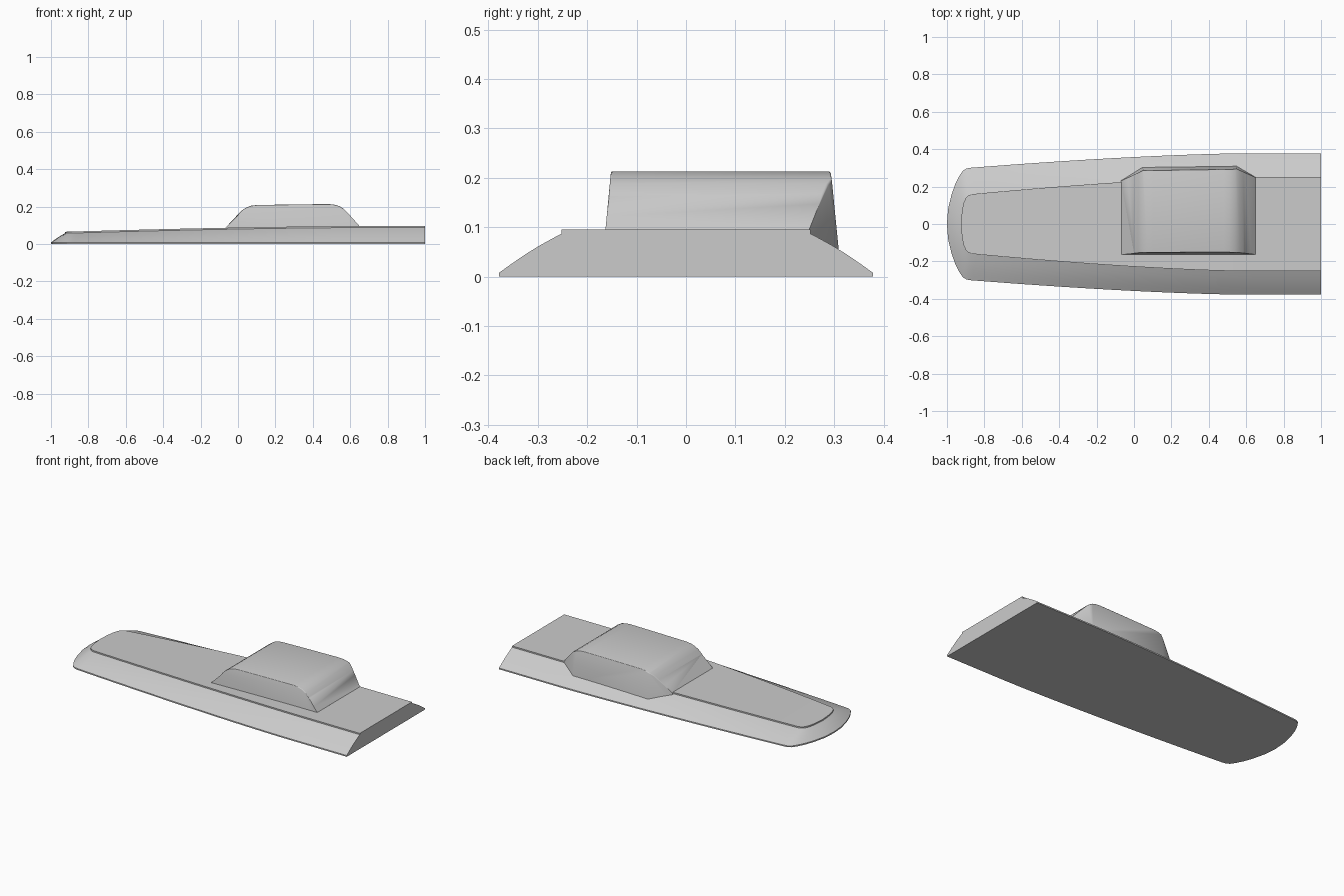
import bpy, bmesh, math
from mathutils import Vector

old = bpy.data.objects.get("Cube")
if old:
    bpy.data.objects.remove(old, do_unlink=True)

grey = bpy.data.materials.new("light grey")
grey.use_nodes = True
grey.diffuse_color = (0.6, 0.6, 0.6, 1)
grey.node_tree.nodes["Principled BSDF"].inputs["Base Color"].default_value = (0.6, 0.6, 0.6, 1)


def finish(bm, name, angle):
    bmesh.ops.recalc_face_normals(bm, faces=bm.faces)
    mesh = bpy.data.meshes.new(name)
    bm.to_mesh(mesh)
    bm.free()
    mesh.materials.append(grey)
    ob = bpy.data.objects.new(name, mesh)
    bpy.context.collection.objects.link(ob)
    bpy.ops.object.select_all(action='DESELECT')
    ob.select_set(True)
    bpy.context.view_layer.objects.active = ob
    bpy.ops.object.shade_smooth_by_angle(angle=math.radians(angle))
    return ob


def taper(x, start):
    return max(0, (0.6 - x) / (0.6 - start)) ** 1.5


def deck_height(x):
    return 0.095 - 0.03 * taper(x, -0.92)


# Half outlines of the waterline and the deck, from bow to stern
outer = [(-1, 0), (-0.994, 0.08), (-0.975, 0.16), (-0.955, 0.215), (-0.935, 0.255), (-0.915, 0.285), (-0.895, 0.297)]
inner = [(-0.925, 0), (-0.922, 0.045), (-0.917, 0.085), (-0.91, 0.115), (-0.9, 0.138), (-0.887, 0.152), (-0.868, 0.159)]
steps = 18
for i in range(steps + 1):
    s = i / steps
    xo, xi = -0.87 + 1.87 * s, -0.84 + 1.84 * s
    outer.append((xo, 0.378 - 0.078 * taper(xo, -0.88)))
    inner.append((xi, 0.252 - 0.09 * taper(xi, -0.84)))

# Hull: cross sections lofted from bow to stern, with a stepped deck
bm = bmesh.new()
sections = []
for (xo, yo), (xi, yi) in zip(outer, inner):
    top = deck_height(xi)
    side = [(xo, yo, 0)]
    for k in range(7):
        f = k / 6
        rise = f + 0.05 * math.sin(math.pi * f)
        side.append((xo + (xi - xo) * f, yo + (yi - yo) * f, 0.008 + (top - 0.016) * rise))
    side.append((xi, yi, top))
    loop = side + [(x, -y, z) for x, y, z in reversed(side)]
    sections.append([bm.verts.new(p) for p in loop])
n = len(sections[0])
for a, b in zip(sections, sections[1:]):
    for j in range(n):
        k = (j + 1) % n
        bm.faces.new((a[j], a[k], b[k], b[j]))
bm.faces.new(sections[-1])
bmesh.ops.remove_doubles(bm, verts=bm.verts, dist=0.0001)
finish(bm, "hull", 25)

# Cabin: rounded side profile swept across, leaning side walls
profile = [(-0.07, 0.03), (-0.07, 0.083), (0.0, 0.158), (0.022, 0.18), (0.045, 0.195), (0.07, 0.204),
           (0.1, 0.208), (0.3, 0.211), (0.48, 0.213), (0.51, 0.211), (0.54, 0.203), (0.565, 0.188),
           (0.585, 0.168), (0.65, 0.095), (0.65, 0.03)]
bm = bmesh.new()
front = [bm.verts.new((x, -0.163 + 0.095 * (z - 0.095), z)) for x, z in profile]
back = [bm.verts.new((x, 0.305 - 0.1 * (z - 0.058) + 0.015 * (x - 0.3), z)) for x, z in profile]
m = len(profile)
for j in range(m):
    k = (j + 1) % m
    bm.faces.new((front[j], front[k], back[k], back[j]))
bm.faces.new(front)
bm.faces.new(back)
bmesh.ops.recalc_face_normals(bm, faces=bm.faces)

# Cut the two back corners off
corners = [((-0.07, 0.23, 0.085), (0.045, 0.301, 0.058), (0.045, 0.285, 0.195)),
           ((0.65, 0.25, 0.087), (0.55, 0.308, 0.06), (0.55, 0.295, 0.195))]
for corner in corners:
    a, b, c = map(Vector, corner)
    normal = (b - a).cross(c - a)
    if normal.y < 0:
        normal.negate()
    geom = bm.verts[:] + bm.edges[:] + bm.faces[:]
    cut = bmesh.ops.bisect_plane(bm, geom=geom, plane_co=a, plane_no=normal, clear_outer=True)
    rim = [e for e in cut["geom_cut"] if isinstance(e, bmesh.types.BMEdge)]
    bmesh.ops.holes_fill(bm, edges=rim)

# Soften the roof edges along both side walls
bmesh.ops.remove_doubles(bm, verts=bm.verts, dist=0.0005)
roof = [e for e in bm.edges if len(e.link_faces) == 2
        and min(v.co.z for v in e.verts) > 0.15
        and sum(abs(f.normal.y) > 0.8 for f in e.link_faces) == 1]
bmesh.ops.bevel(bm, geom=roof, offset=0.007, segments=3, profile=0.5, affect='EDGES', clamp_overlap=True)
finish(bm, "cabin", 35)
